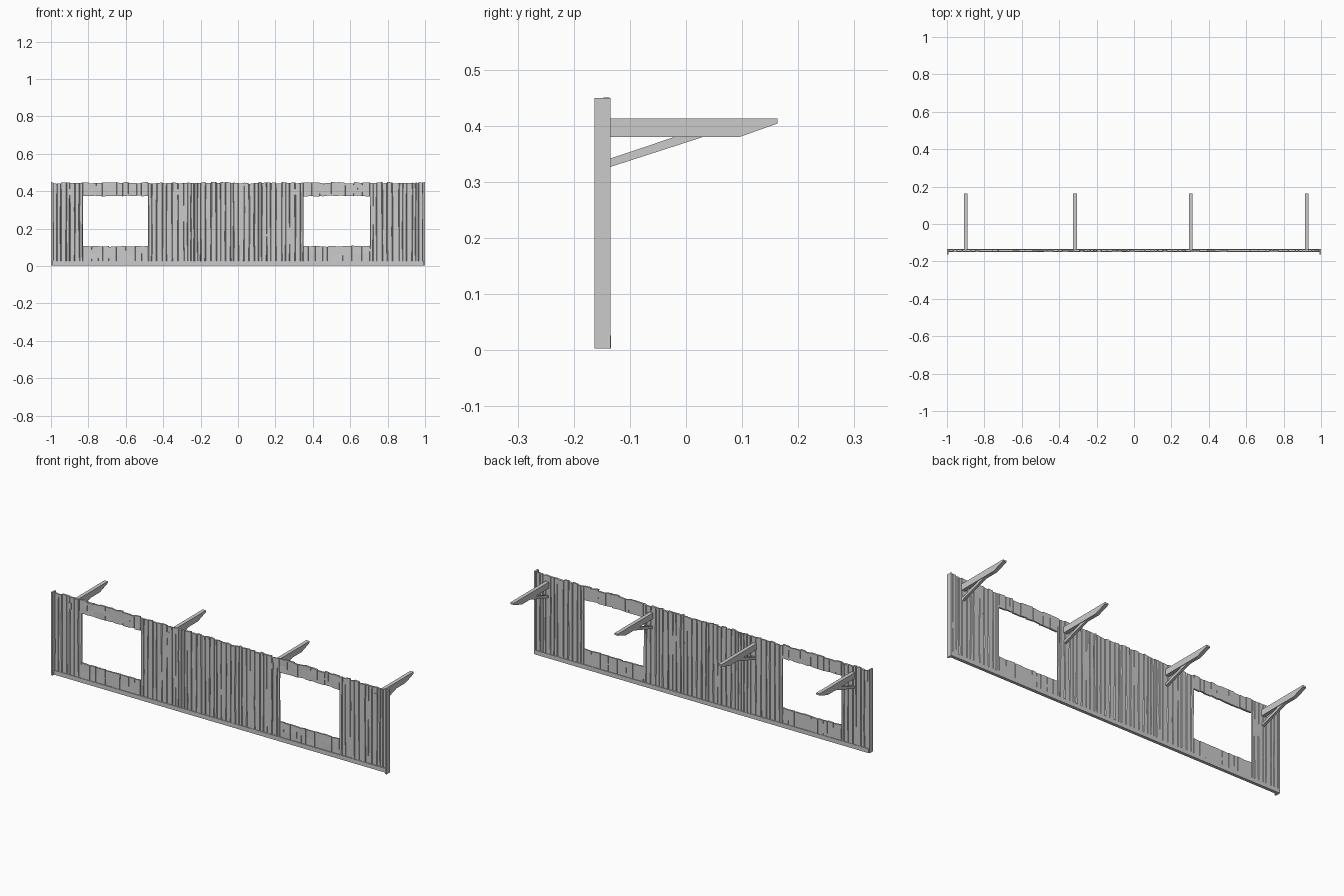
import bpy, bmesh, random
from math import radians
from mathutils import Vector, Matrix

if "Cube" in bpy.data.objects:
    bpy.data.objects.remove(bpy.data.objects["Cube"])

rng = random.Random(7)


def finish(bm, name):
    bmesh.ops.recalc_face_normals(bm, faces=bm.faces)
    mesh = bpy.data.meshes.new(name)
    bm.to_mesh(mesh)
    bm.free()
    ob = bpy.data.objects.new(name, mesh)
    bpy.context.collection.objects.link(ob)
    return ob


def loft(bm, rings):
    """Join equal closed rings of points into a capped solid."""
    vs = [[bm.verts.new(p) for p in r] for r in rings]
    n = len(vs[0])
    for a, b in zip(vs, vs[1:]):
        for i in range(n):
            j = (i + 1) % n
            bm.faces.new((a[i], a[j], b[j], b[i]))
    bm.faces.new(vs[0][::-1])
    bm.faces.new(vs[-1])


def box(name, x0, x1, y0, y1, z0, z1):
    bm = bmesh.new()
    loft(bm, [[(x0, y0, z), (x1, y0, z), (x1, y1, z), (x0, y1, z)] for z in (z0, z1)])
    return finish(bm, name)


def plate(name, x, width, profile):
    """Extrude a (y, z) side profile across x."""
    bm = bmesh.new()
    loft(bm, [[(x + s * width / 2, y, z) for y, z in profile] for s in (-1, 1)])
    return finish(bm, name)


def plank(bm, x0, x1, z0, z1, levels, rough):
    """Weathered board: worn, tapering edges on front and back faces."""
    front = -0.146 + rng.uniform(-0.001, 0.001) * (1 + rough)
    back = -0.1365 + rng.uniform(-0.001, 0.0008)
    mid = (front + back) / 2
    slant = rng.uniform(-0.002, 0.002)
    wear = [[rng.uniform(0.0003, 0.0045) * rough for _ in range(levels)] for _ in range(4)]
    rings = []
    for k in range(levels):
        t = k / (levels - 1)
        z = z0 + (z1 - z0) * t
        dz = slant if k in (0, levels - 1) else 0
        f = front + rng.uniform(-0.0007, 0.0007)
        a, b, c, d = (w[k] for w in wear)
        rings.append([(x0, mid, z - dz), (x0 + a, f, z - dz), (x1 - b, f, z + dz),
                      (x1, mid, z + dz), (x1 - c, back, z + dz), (x0 + d, back, z - dz)])
    loft(bm, rings)


def plank_run(bm, x0, x1, count, z0, z1, levels=4, rough=1.0, low=0.0, high=0.004):
    weights = [rng.uniform(0.6, 1.4) for _ in range(count)]
    x = x0
    for w in weights:
        nx = x + (x1 - x0) * w / sum(weights)
        plank(bm, x, nx, z0 - rng.uniform(0, low), z1 + rng.uniform(-high, high), levels, rough)
        x = nx


# Vertical board cladding, full height between the openings
windows = [(-0.83, -0.48), (0.35, 0.705)]
for name, x0, x1, n in (("left_planks", -0.99, -0.83, 7),
                        ("middle_planks", -0.48, 0.35, 34),
                        ("right_planks", 0.705, 0.99, 12)):
    bm = bmesh.new()
    plank_run(bm, x0, x1, n, 0.02, 0.445)
    finish(bm, name)

# Short boards above and below each window opening
for i, (x0, x1) in enumerate(windows):
    bm = bmesh.new()
    plank_run(bm, x0, x1, 10, 0.377, 0.445, 3, 0.35, low=0.004)
    finish(bm, f"window_head_planks_{i + 1}")
    bm = bmesh.new()
    plank_run(bm, x0, x1, 9, 0.02, 0.106, 3, 0.35, high=0.002)
    finish(bm, f"window_sill_planks_{i + 1}")

# Bottom rail and corner boards
box("bottom_rail", -0.995, 0.995, -0.150, -0.1335, 0.003, 0.026)
for side, s in (("left", -1), ("right", 1)):
    a, b = sorted((s * 0.991, s * 1.0))
    box(f"{side}_corner_board", a, b, -0.163, -0.135, 0.003, 0.45)

# Roof-support brackets: tapered arm and diagonal brace
arm = [(-0.149, 0.38), (0.095, 0.38), (0.163, 0.404), (0.163, 0.413), (-0.149, 0.413)]
brace = [(-0.137, 0.326), (0.03, 0.38), (0.03, 0.383), (-0.012, 0.383), (-0.137, 0.341)]
for i, x in enumerate((-0.9, -0.315, 0.303, 0.923)):
    plate(f"bracket_arm_{i + 1}", x, 0.02, arm)
    plate(f"bracket_brace_{i + 1}", x, 0.014, brace)
